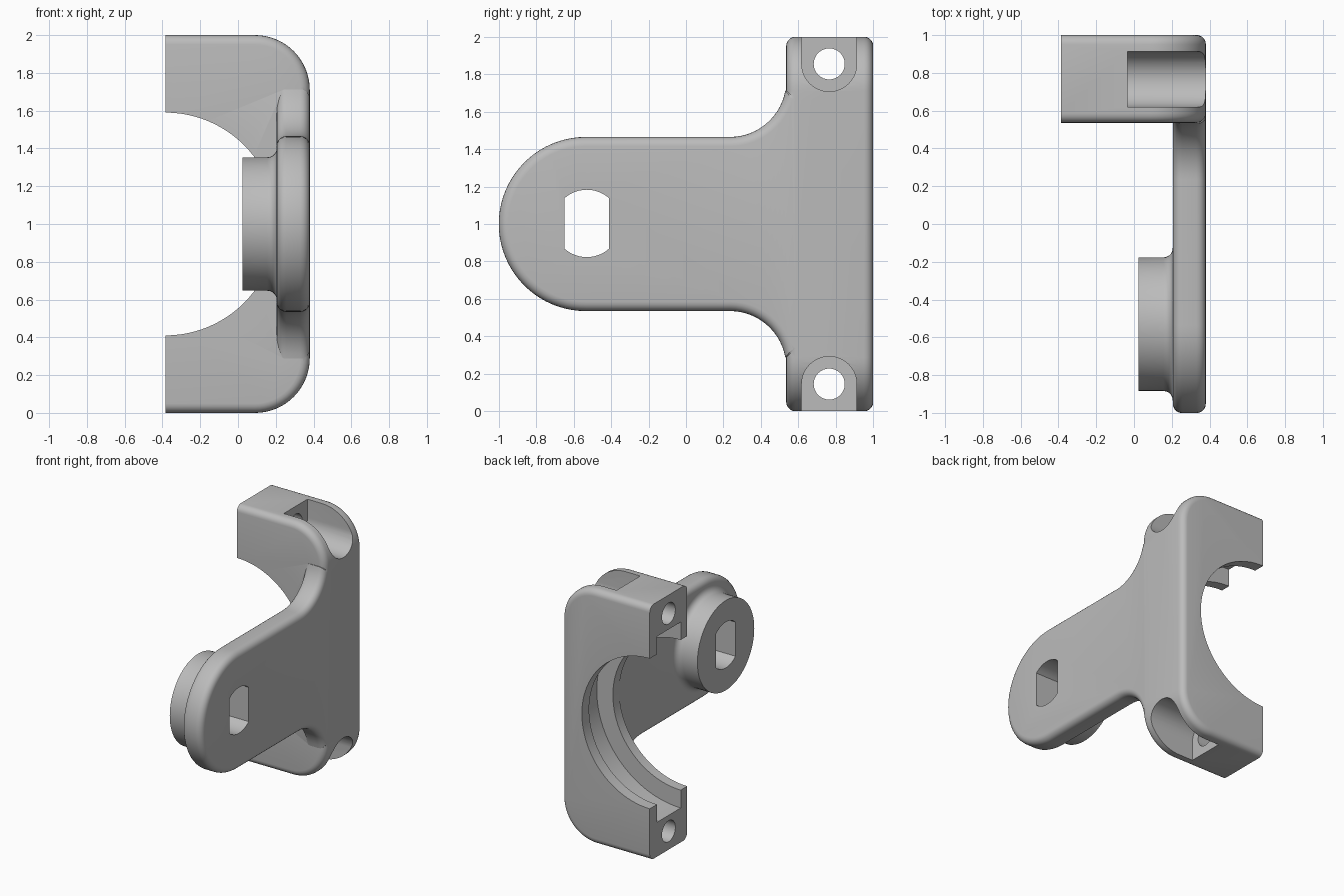
import bpy, bmesh, math
from mathutils import Vector

if "Cube" in bpy.data.objects:
    bpy.data.objects.remove(bpy.data.objects["Cube"])

SEG = 64


def arc(cx, cy, r, a0, a1, n):
    """Points on an arc, angles in degrees."""
    return [(cx + r * math.cos(math.radians(a0 + (a1 - a0) * i / n)),
             cy + r * math.sin(math.radians(a0 + (a1 - a0) * i / n))) for i in range(n + 1)]


def circle(cx, cy, r, n=SEG):
    return arc(cx, cy, r, 0, 360, n)[:-1]


def make_object(name, bm):
    bmesh.ops.recalc_face_normals(bm, faces=bm.faces)
    mesh = bpy.data.meshes.new(name)
    bm.to_mesh(mesh)
    bm.free()
    obj = bpy.data.objects.new(name, mesh)
    bpy.context.collection.objects.link(obj)
    return obj


def prism(name, points, axis, lo, hi, round_edges=0.0):
    """Extrude a profile along x (points are y,z) or along y (points are x,z)."""
    place = (lambda p, t: (t, p[0], p[1])) if axis == 'x' else (lambda p, t: (p[0], t, p[1]))
    bm = bmesh.new()
    cap = bm.faces.new([bm.verts.new(place(p, lo)) for p in points])
    ext = bmesh.ops.extrude_face_region(bm, geom=[cap], use_keep_orig=True)
    top = [v for v in ext['geom'] if isinstance(v, bmesh.types.BMVert)]
    bmesh.ops.translate(bm, verts=top, vec=Vector(place((0, 0), hi - lo)))
    bmesh.ops.recalc_face_normals(bm, faces=bm.faces)
    if round_edges:
        k = 'xyz'.index(axis)
        rim = [e for e in bm.edges if abs(e.verts[0].co[k] - e.verts[1].co[k]) < 1e-5]
        bmesh.ops.bevel(bm, geom=rim, offset=round_edges, offset_type='OFFSET', segments=5,
                        profile=0.5, affect='EDGES', clamp_overlap=False)
    return make_object(name, bm)


def lathe(name, profile, cy, cz, n=SEG):
    """Closed solid turned about an x axis; profile is (x, radius)."""
    bm = bmesh.new()
    rings = [[bm.verts.new((x, y, z)) for y, z in circle(cy, cz, r, n)] for x, r in profile]
    for a, b in zip(rings, rings[1:]):
        for i in range(n):
            j = (i + 1) % n
            bm.faces.new((a[i], a[j], b[j], b[i]))
    bm.faces.new(rings[0])
    bm.faces.new(rings[-1])
    return make_object(name, bm)


def combine(target, other, operation):
    mod = target.modifiers.new(operation.lower(), 'BOOLEAN')
    mod.operation, mod.solver, mod.object = operation, 'EXACT', other
    bpy.context.view_layer.objects.active = target
    bpy.ops.object.modifier_apply(modifier=mod.name)
    bpy.data.objects.remove(other, do_unlink=True)


# Clamp block with rounded outer corners and softened side edges
clamp_profile = ([(-0.6, 0.0)] + arc(0.09, 0.29, 0.29, -90, 0, 16)
                 + arc(0.09, 1.71, 0.29, 0, 90, 16) + [(-0.6, 2.0)])
bracket = prism('bracket', clamp_profile, 'y', 0.535, 1.0, 0.05)
combine(bracket, prism('end_trim', [(-0.9, -0.2), (-0.385, -0.2), (-0.385, 2.2), (-0.9, 2.2)],
                       'y', 0.3, 1.2), 'DIFFERENCE')

# Arm plate with a round end and concave flares into the clamp
upper = arc(0.235, 1.765, 0.3, -10, -90, 14)
lower = [(y, 2.0 - z) for y, z in reversed(upper)]
arm_profile = ([(0.72, upper[0][1])] + upper + arc(-0.535, 1.0, 0.465, 90, 270, 40)
               + lower + [(0.72, lower[-1][1])])
combine(bracket, prism('arm', arm_profile, 'x', 0.205, 0.38, 0.05), 'UNION')

# Boss with a flared foot
foot = [(x, r) for x, r in arc(0.155, 0.403, 0.05, -90, 0, 5)]
boss_profile = [(0.025, 0.353)] + foot + [(0.25, 0.403)]
combine(bracket, lathe('boss', boss_profile, -0.53, 1.0), 'UNION')

# Bore and its inner groove
combine(bracket, prism('bore', circle(-0.385, 1.0, 0.59, 96), 'y', 0.45, 1.1), 'DIFFERENCE')
combine(bracket, prism('groove', circle(-0.385, 1.0, 0.73, 96), 'y', 0.615, 0.91), 'DIFFERENCE')

# Screw seats open to the outside, with screw holes
for side in (1, -1):
    zc = 1.0 + side * 0.855
    seat = ([(0.765 + 0.147, 1.0 + side * 1.2)]
            + [(y, zc - side * z) for y, z in arc(0.765, 0, 0.147, 0, 180, 28)]
            + [(0.765 - 0.147, 1.0 + side * 1.2)])
    combine(bracket, prism('screw_seat', seat, 'x', -0.035, 0.6), 'DIFFERENCE')
    combine(bracket, prism('screw_hole', circle(0.765, zc, 0.083, 32), 'x', -0.6, 0.2), 'DIFFERENCE')

# Flat-sided shaft hole through boss and arm
flat = math.degrees(math.acos(0.12 / 0.18))
shaft = arc(-0.53, 1.003, 0.18, flat, 180 - flat, 12) + arc(-0.53, 1.003, 0.18, 180 + flat, 360 - flat, 12)
combine(bracket, prism('shaft_hole', shaft, 'x', -0.2, 0.6), 'DIFFERENCE')

# Finish
grey = bpy.data.materials.new('plain_grey')
grey.diffuse_color = (0.5, 0.5, 0.5, 1.0)
grey.use_nodes = True
grey.node_tree.nodes["Principled BSDF"].inputs["Base Color"].default_value = grey.diffuse_color
bracket.data.materials.clear()
bracket.data.materials.append(grey)
for poly in bracket.data.polygons:
    poly.material_index = 0
bpy.ops.object.select_all(action='DESELECT')
bracket.select_set(True)
bpy.context.view_layer.objects.active = bracket
bpy.ops.object.shade_smooth_by_angle(angle=math.radians(30))
